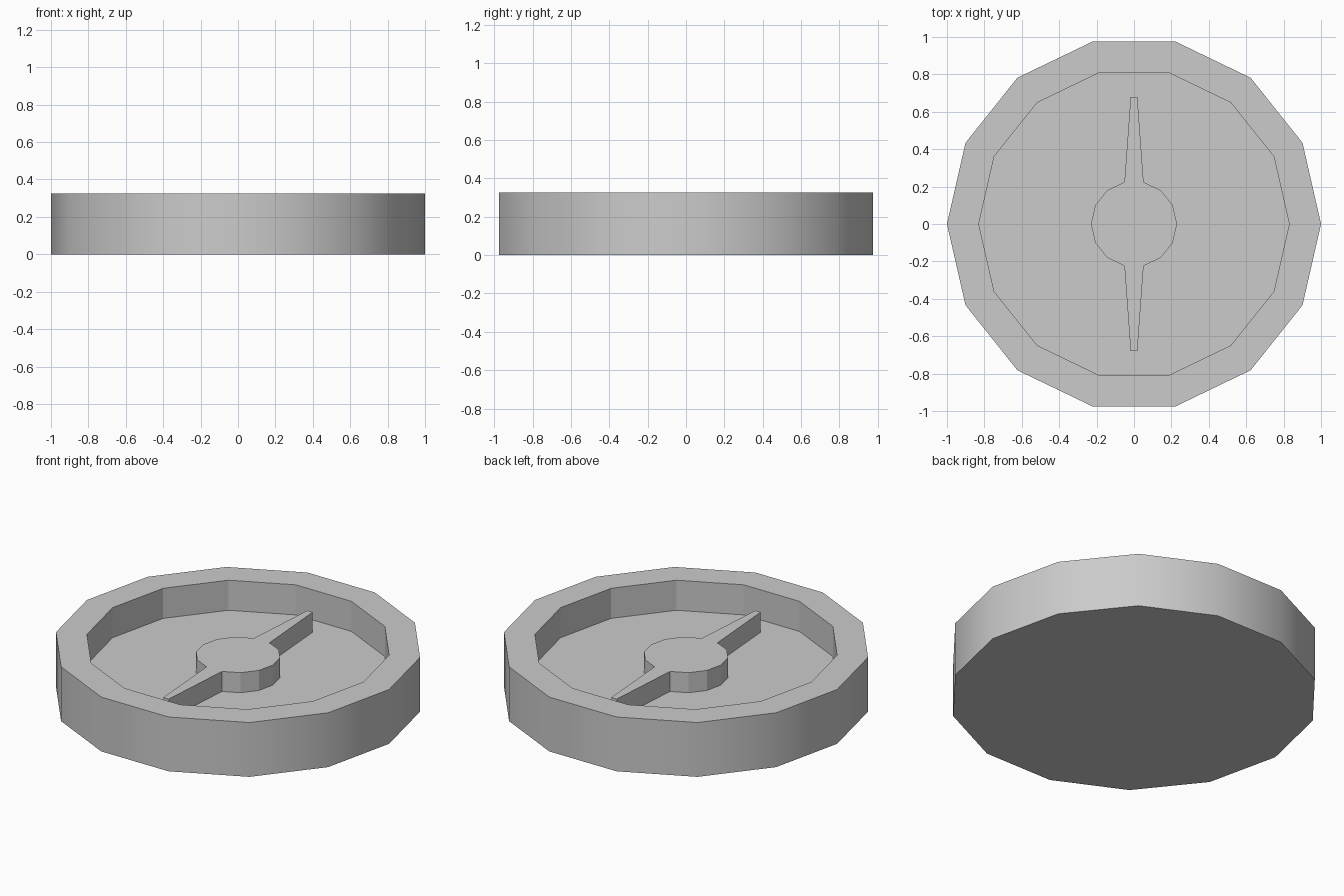
import bpy, bmesh
from math import cos, sin, tau

if "Cube" in bpy.data.objects:
    bpy.data.objects.remove(bpy.data.objects["Cube"])

SIDES = 14
TOP, FLOOR, KNOB_TOP = 0.325, 0.145, 0.265


def ring(radius):
    return [(radius * cos(tau * i / SIDES), radius * sin(tau * i / SIDES))
            for i in range(SIDES)]


def loft(name, levels, cap_start, smooth_bands=()):
    """Join matching outlines [(points, z), ...] with quads and cap the ends."""
    bm = bmesh.new()
    loops = [[bm.verts.new((x, y, z)) for x, y in pts] for pts, z in levels]
    for band, (a, b) in enumerate(zip(loops, loops[1:])):
        for i in range(len(a)):
            j = (i + 1) % len(a)
            face = bm.faces.new((a[i], a[j], b[j], b[i]))
            face.smooth = band in smooth_bands
    if cap_start:
        bm.faces.new(loops[0][::-1])
    bm.faces.new(loops[-1])
    mesh = bpy.data.meshes.new(name)
    bm.to_mesh(mesh)
    bm.free()
    obj = bpy.data.objects.new(name, mesh)
    bpy.context.collection.objects.link(obj)
    return obj


# Round dish: smooth outer wall, flat rim, faceted inner wall and recessed floor
loft("dish", [(ring(1.0), 0), (ring(1.0), TOP),
              (ring(0.83), TOP), (ring(0.83), FLOOR)],
     cap_start=True, smooth_bands=(0,))

# Hub with two tapered pointers growing out of its front and back facets
half = ring(0.23)[:4] + [(0.018, 0.68), (-0.018, 0.68)] + ring(0.23)[4:7]
outline = half + [(-x, -y) for x, y in half]
loft("hub_and_pointers", [(outline, FLOOR), (outline, KNOB_TOP)], cap_start=False)
